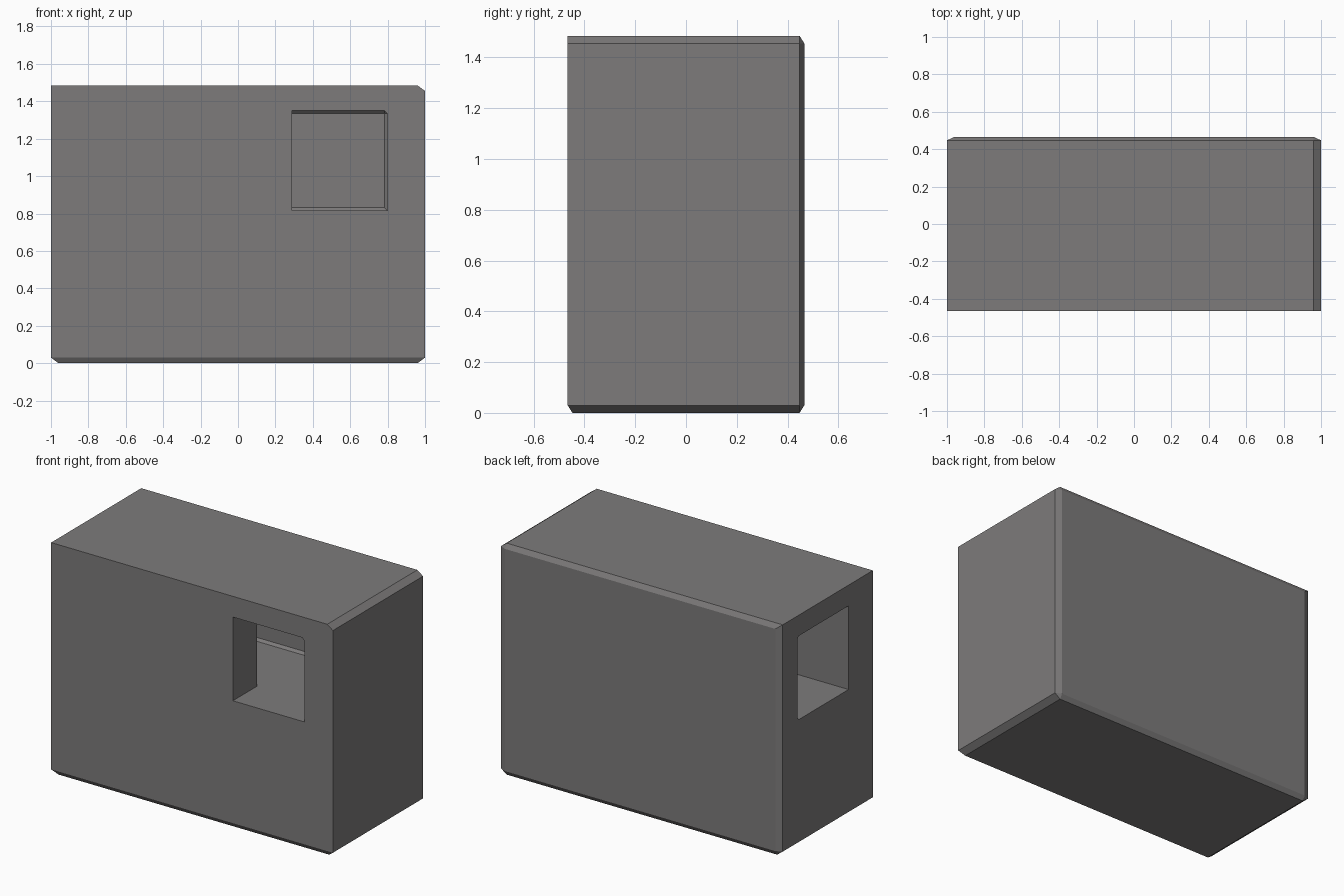
import bpy, bmesh
from mathutils import Matrix

if "Cube" in bpy.data.objects:
    bpy.data.objects.remove(bpy.data.objects["Cube"])

HX, HY, H = 1.0, 0.466, 1.485          # half width, half depth, height

grey = bpy.data.materials.new("warm grey")
grey.diffuse_color = (0.205, 0.198, 0.198, 1)
grey.use_nodes = True
grey.node_tree.nodes["Principled BSDF"].inputs["Base Color"].default_value = grey.diffuse_color


def finish(name, bm):
    bmesh.ops.recalc_face_normals(bm, faces=bm.faces)
    me = bpy.data.meshes.new(name)
    bm.to_mesh(me)
    bm.free()
    me.materials.append(grey)
    ob = bpy.data.objects.new(name, me)
    bpy.context.collection.objects.link(ob)
    return ob


def chamfer(bm, rule, width):
    edges = [e for e in bm.edges if rule((e.verts[0].co + e.verts[1].co) / 2)]
    bmesh.ops.bevel(bm, geom=edges, offset=width, offset_type='OFFSET',
                    segments=1, profile=0.5, affect='EDGES')


# House block: unit cube, chamfered on the back, the base and the right top, then stretched
bm = bmesh.new()
bmesh.ops.create_cube(bm, size=2)
chamfer(bm, lambda c: c.y > .9 or c.z < -.9 or (c.x > .9 and c.z > .9), 0.04)
bmesh.ops.transform(bm, verts=bm.verts,
                    matrix=Matrix.Translation((0, 0, H / 2)) @ Matrix.Diagonal((HX, HY, H / 2, 1)))
block = finish("house_block", bm)

# L-shaped tunnel: enters at the front, turns and leaves through the left side
FLOOR, CEIL, BACK, INNER = 0.815, 1.352, 0.30, -0.22
plan = [(.29, -.6), (.798, -.6), (.798, BACK), (-1.1, BACK), (-1.1, INNER), (.29, INNER)]
bm = bmesh.new()
base = bm.faces.new([bm.verts.new((x, y, FLOOR)) for x, y in plan])
top = bmesh.ops.extrude_face_region(bm, geom=[base])["geom"]
bmesh.ops.translate(bm, vec=(0, 0, CEIL - FLOOR),
                    verts=[g for g in top if isinstance(g, bmesh.types.BMVert)])
bmesh.ops.recalc_face_normals(bm, faces=bm.faces)
chamfer(bm, lambda c: (c.y > BACK - .01 and c.x > -1) or (c.x > .79 and c.z > CEIL - .01), 0.016)
tunnel = finish("tunnel_cutter", bm)
tunnel.hide_render = True

cut = block.modifiers.new("tunnel", 'BOOLEAN')
cut.operation, cut.solver, cut.object = 'DIFFERENCE', 'EXACT', tunnel
bpy.context.view_layer.objects.active = block
bpy.ops.object.modifier_apply(modifier=cut.name)
bpy.data.objects.remove(tunnel)
